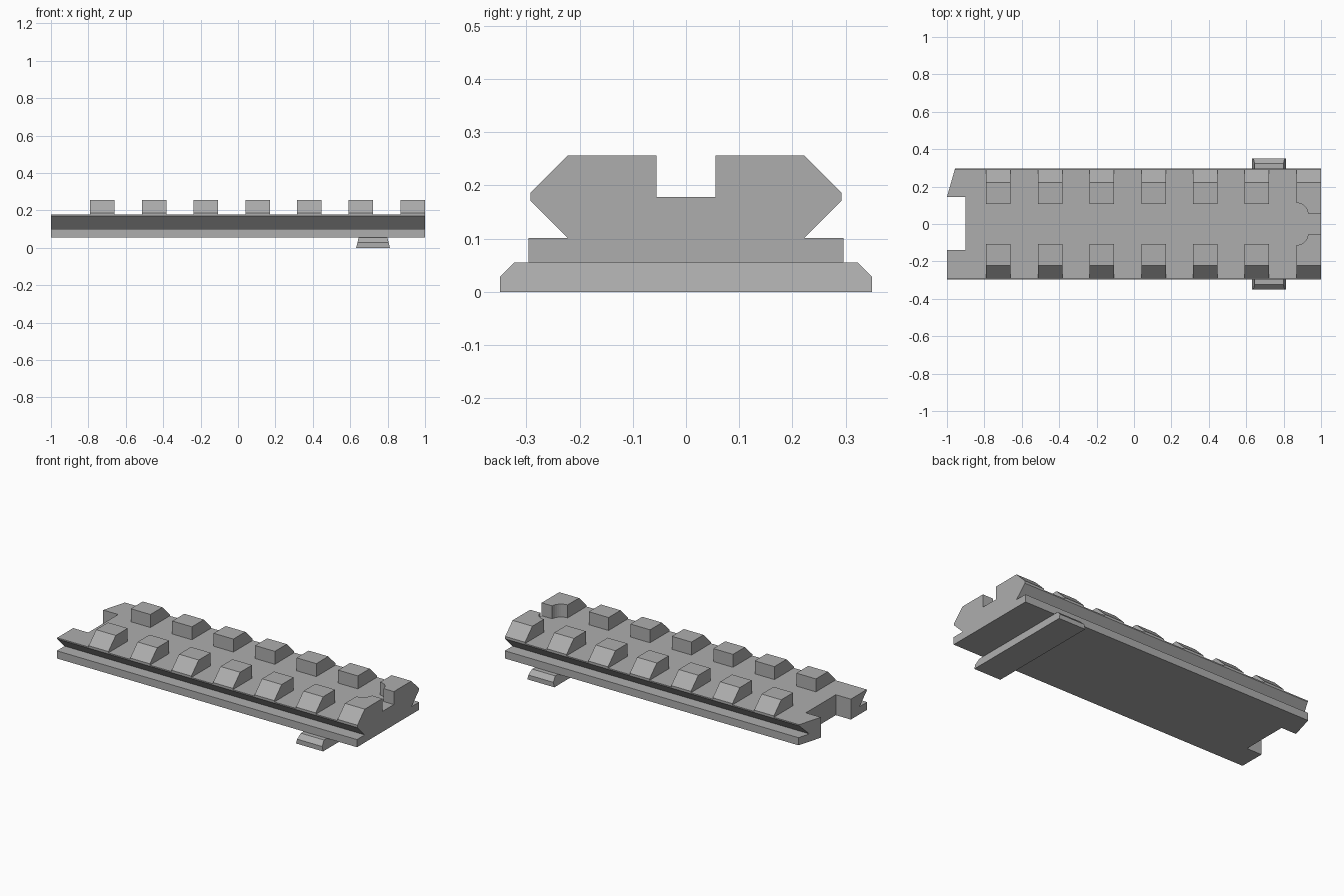
import bpy
import bmesh
from mathutils import Vector

cube = bpy.data.objects.get("Cube")
if cube:
    bpy.data.objects.remove(cube, do_unlink=True)

GREY = (0.42, 0.42, 0.42, 1)
metal = bpy.data.materials.new("matte_grey")
metal.use_nodes = True
metal.diffuse_color = GREY
metal.node_tree.nodes["Principled BSDF"].inputs["Base Color"].default_value = GREY


def prism(name, points, start, end, axis="X"):
    """Extrude a YZ profile along X, or an XY outline along Z."""
    bm = bmesh.new()
    if axis == "X":
        verts = [bm.verts.new((start, a, b)) for a, b in points]
        move = Vector((end - start, 0, 0))
    else:
        verts = [bm.verts.new((a, b, start)) for a, b in points]
        move = Vector((0, 0, end - start))
    face = bm.faces.new(verts)
    out = bmesh.ops.extrude_face_region(bm, geom=[face], use_keep_orig=True)
    moved = [v for v in out["geom"] if isinstance(v, bmesh.types.BMVert)]
    bmesh.ops.translate(bm, verts=moved, vec=move)
    bmesh.ops.recalc_face_normals(bm, faces=bm.faces)
    mesh = bpy.data.meshes.new(name)
    bm.to_mesh(mesh)
    bm.free()
    mesh.materials.append(metal)
    obj = bpy.data.objects.new(name, mesh)
    bpy.context.collection.objects.link(obj)
    return obj


def cut(obj, cutter):
    mod = obj.modifiers.new("Cut", "BOOLEAN")
    mod.operation = "DIFFERENCE"
    mod.solver = "EXACT"
    mod.object = cutter
    cutter.hide_render = True
    bpy.context.view_layer.objects.active = obj
    bpy.ops.object.modifier_apply(modifier=mod.name)
    bpy.data.objects.remove(cutter, do_unlink=True)


def mirror_y(obj):
    mod = obj.modifiers.new("Mirror", "MIRROR")
    mod.use_axis = (False, True, False)
    mod.use_clip = False


# Rail body: flat base strip with a flared bar above it
FLOOR = 0.178
half = [(0.296, 0.055), (0.296, 0.101), (0.222, 0.101), (0.292, 0.171), (0.292, FLOOR)]
body = prism("rail_body", half + [(-y, z) for y, z in reversed(half)], -1, 1)

# Open notch and one slanted corner at the right end
notch = [(-1.1, -0.14), (-0.9, -0.14), (-0.9, 0.145), (-1, 0.145),
         (-0.957, 0.296), (-0.943, 0.345), (-1.1, 0.345)]
cut(body, prism("notch_cutter", notch, -0.1, 0.4, "Z"))


# Paired teeth along the rail
def tooth_profile(inner):
    return [(inner, FLOOR), (0.292, FLOOR), (0.292, 0.186), (0.222, 0.256), (inner, 0.256)]


for i in range(6):
    x = -0.79 + i * 0.2763
    mirror_y(prism(f"tooth_pair_{i + 1}", tooth_profile(0.108), x, x + 0.131))

# End teeth reach further inward and have a rounded relief
end_teeth = prism("end_tooth_pair", tooth_profile(0.055), 0.868, 1)
bpy.ops.mesh.primitive_cylinder_add(vertices=32, radius=0.063, depth=0.2,
                                    location=(0.868, 0.05, FLOOR))
cut(end_teeth, bpy.context.object)
mirror_y(end_teeth)

# Cross key under the rail, bevelled at both ends and slightly tapered
key_half = [(0.35, 0), (0.35, 0.028), (0.323, 0.055)]
key = prism("cross_key", key_half + [(-y, z) for y, z in reversed(key_half)], 0.632, 0.812)
for v in key.data.vertices:
    inset = 0.013 * v.co.z / 0.055
    v.co.x += inset if v.co.x < 0.7 else -inset
